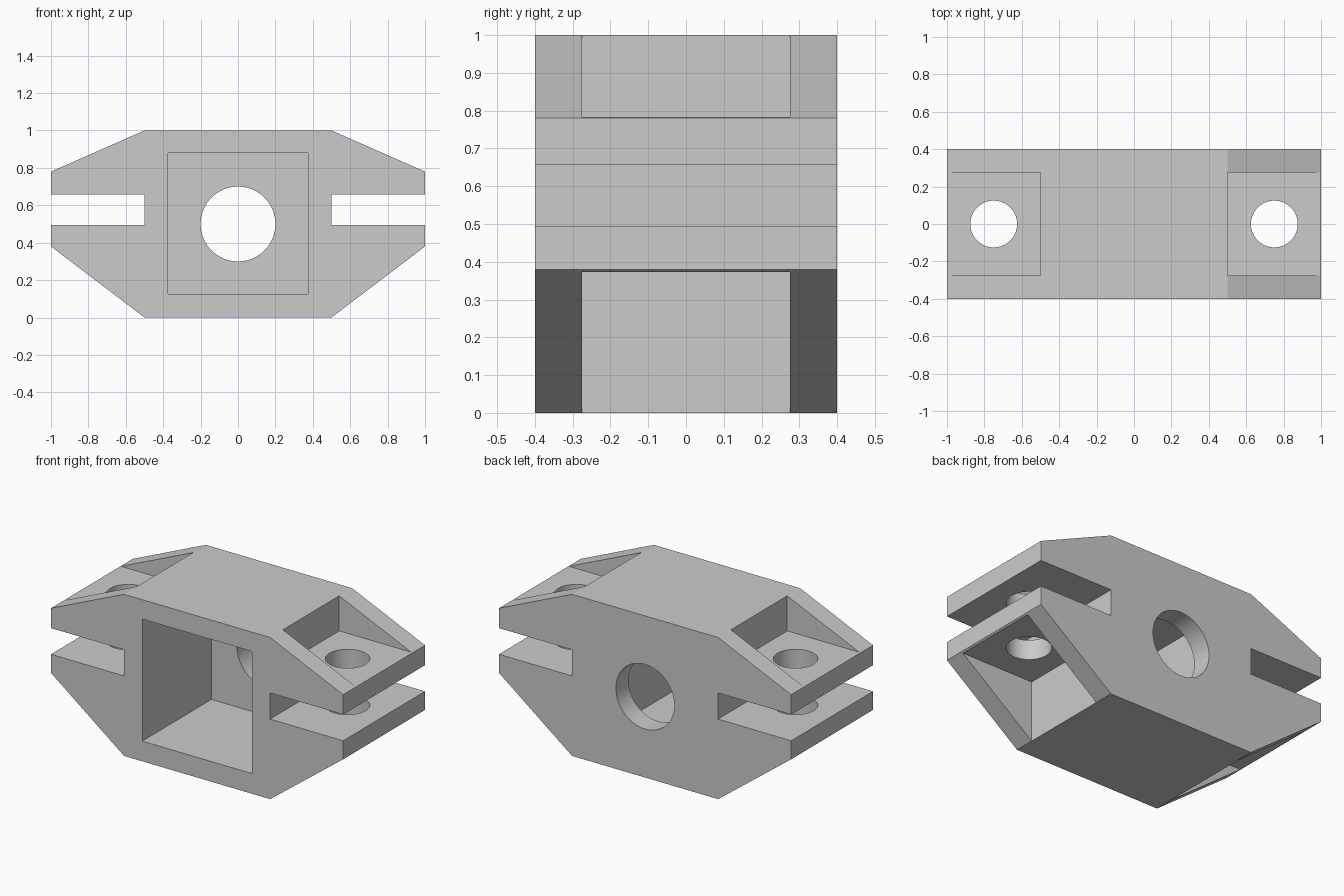
import bpy
import bmesh
from math import radians
from mathutils import Matrix

if "Cube" in bpy.data.objects:
    bpy.data.objects.remove(bpy.data.objects["Cube"], do_unlink=True)

# Single grey material
grey = bpy.data.materials.new("plain_grey")
grey.use_nodes = True
colour = (0.6, 0.6, 0.6, 1)
grey.diffuse_color = colour
grey.node_tree.nodes["Principled BSDF"].inputs["Base Color"].default_value = colour


def make_object(name, bm):
    bmesh.ops.recalc_face_normals(bm, faces=bm.faces)
    mesh = bpy.data.meshes.new(name)
    bm.to_mesh(mesh)
    bm.free()
    mesh.materials.append(grey)
    obj = bpy.data.objects.new(name, mesh)
    bpy.context.collection.objects.link(obj)
    return obj


def cut(target, name, bm):
    cutter = make_object(name, bm)
    cutter.hide_render = True
    mod = target.modifiers.new(name, "BOOLEAN")
    mod.operation = "DIFFERENCE"
    mod.solver = "EXACT"
    mod.object = cutter
    bpy.context.view_layer.objects.active = target
    bpy.ops.object.modifier_apply(modifier=name)
    bpy.data.objects.remove(cutter, do_unlink=True)


def box(x, y, z):
    bm = bmesh.new()
    size = [b - a for a, b in (x, y, z)]
    centre = [(a + b) / 2 for a, b in (x, y, z)]
    bmesh.ops.create_cube(bm, size=1, matrix=Matrix.Translation(centre) @ Matrix.Diagonal((*size, 1)))
    return bm


def cylinder(radius, depth, centre, turn=0):
    bm = bmesh.new()
    bmesh.ops.create_cone(bm, cap_ends=True, segments=64, radius1=radius, radius2=radius, depth=depth,
                          matrix=Matrix.Translation(centre) @ Matrix.Rotation(radians(turn), 4, "X"))
    return bm


# Bracket body: tapered profile extruded through its depth
half = [(0.5, 0), (1, 0.38), (1, 0.78), (0.5, 1)]
outline = half + [(-x, z) for x, z in reversed(half)]
bm = bmesh.new()
face = bm.faces.new([bm.verts.new((x, -0.4, z)) for x, z in outline])
extruded = bmesh.ops.extrude_face_region(bm, geom=[face])["geom"]
bmesh.ops.translate(bm, vec=(0, 0.8, 0), verts=[v for v in extruded if isinstance(v, bmesh.types.BMVert)])
bracket = make_object("bracket_body", bm)

# Square front pocket and round hole in the back wall
cut(bracket, "front_pocket", box((-0.375, 0.375), (-0.6, 0.275), (0.125, 0.88)))
cut(bracket, "back_hole", cylinder(0.2, 0.6, (0, 0.4, 0.5), 90))

# Forked lugs at both ends: slot, upper and lower recess, bolt hole
for side, label in ((1, "left"), (-1, "right")):
    span = sorted((side * 0.5, side * 1.2))
    cut(bracket, label + "_slot", box(span, (-0.6, 0.6), (0.495, 0.657)))
    cut(bracket, label + "_upper_recess", box(span, (-0.275, 0.275), (0.783, 1.2)))
    cut(bracket, label + "_lower_recess", box(span, (-0.275, 0.275), (-0.2, 0.373)))
    cut(bracket, label + "_bolt_hole", cylinder(0.125, 1.4, (side * 0.75, 0, 0.5)))

# Smooth bores with crisp edges
bracket.select_set(True)
bpy.context.view_layer.objects.active = bracket
bpy.ops.object.shade_smooth_by_angle(angle=radians(20))
